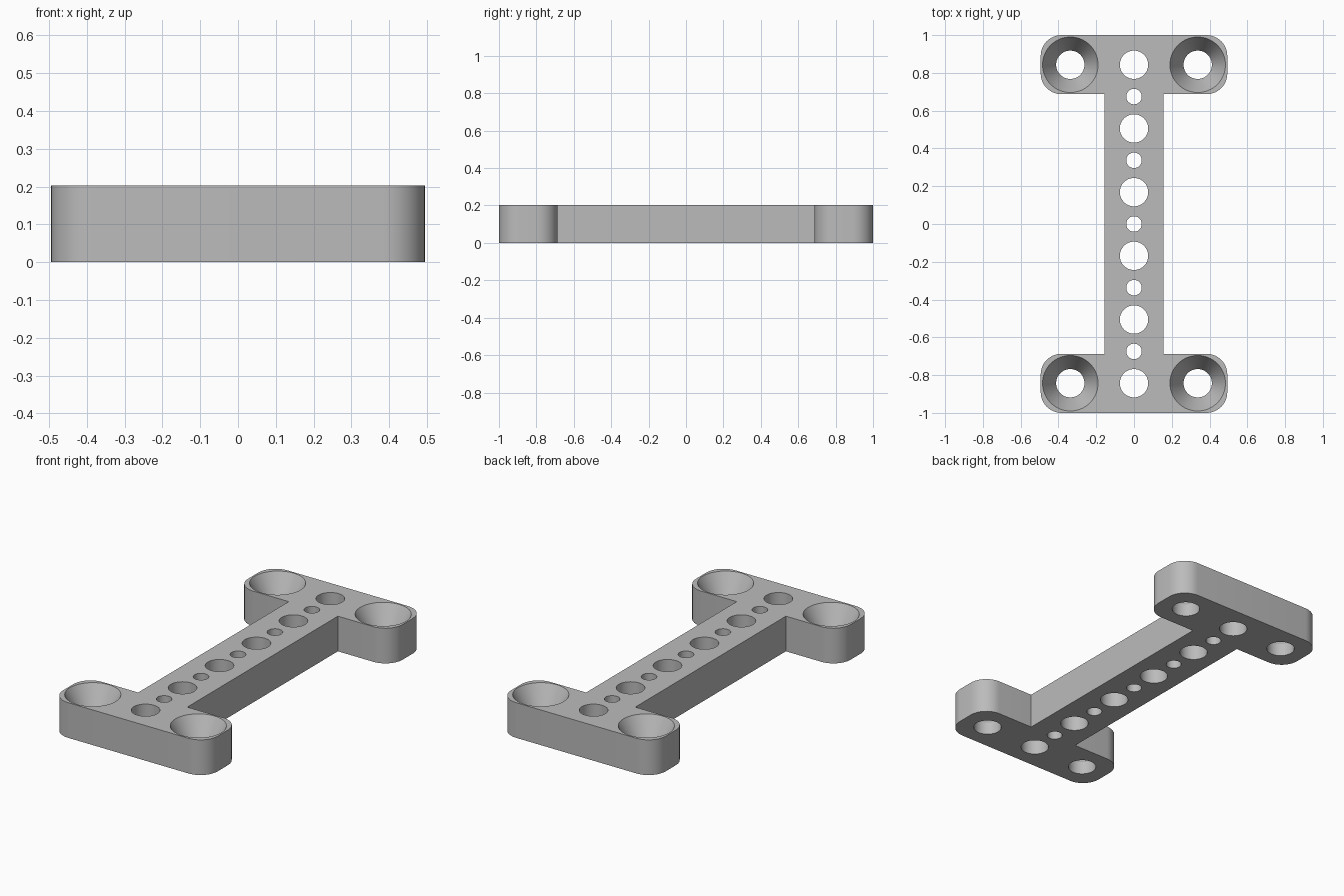
import bpy, bmesh, math
from mathutils import Matrix

HEIGHT, HALF_W, BAR_W, FOOT_Y = 0.203, 0.494, 0.157, 0.687
CORNER, PITCH = 0.11, 0.1686
HOLE, PIN, SINK, SINK_DEPTH = 0.075, 0.041, 0.147, 0.13

if "Cube" in bpy.data.objects:
    bpy.data.objects.remove(bpy.data.objects["Cube"])

grey = bpy.data.materials.new("plain grey")
grey.use_nodes = True
grey.diffuse_color = (0.5, 0.5, 0.5, 1)
grey.node_tree.nodes["Principled BSDF"].inputs["Base Color"].default_value = grey.diffuse_color


def make_object(name, bm):
    bmesh.ops.recalc_face_normals(bm, faces=bm.faces)
    mesh = bpy.data.meshes.new(name)
    bm.to_mesh(mesh)
    bm.free()
    mesh.materials.append(grey)
    obj = bpy.data.objects.new(name, mesh)
    bpy.context.collection.objects.link(obj)
    return obj


def add_cone(bm, x, y, low, high, z0, z1):
    bmesh.ops.create_cone(bm, cap_ends=True, segments=64, radius1=low, radius2=high,
                          depth=z1 - z0, matrix=Matrix.Translation((x, y, (z0 + z1) / 2)))


# I-shaped plate with rounded outer corners
quarter = [(BAR_W, FOOT_Y), (HALF_W, FOOT_Y), (HALF_W, 1)]
right = [(x, -y) for x, y in reversed(quarter)] + quarter
outline = right + [(-x, -y) for x, y in right]
bm = bmesh.new()
face = bm.faces.new([bm.verts.new((x, y, 0)) for x, y in outline])
top = bmesh.ops.extrude_face_region(bm, geom=[face])["geom"]
bmesh.ops.translate(bm, vec=(0, 0, HEIGHT), verts=[v for v in top if isinstance(v, bmesh.types.BMVert)])
corners = [e for e in bm.edges
           if all(abs(v.co.x) > HALF_W - 0.01 for v in e.verts)
           and abs(e.verts[0].co.z - e.verts[1].co.z) > 0.1]
bmesh.ops.bevel(bm, geom=corners, offset=CORNER, segments=12, profile=0.5, affect='EDGES')
plate = make_object("mounting_plate", bm)

# Row of alternating large and small holes, plus the four screw holes
holes = bmesh.new()
for i in range(-5, 6):
    r = HOLE if i % 2 else PIN
    add_cone(holes, 0, i * PITCH, r, r, -0.1, HEIGHT + 0.1)
for sx in (-1, 1):
    for sy in (-1, 1):
        add_cone(holes, sx * 2 * PITCH, sy * 5 * PITCH, HOLE, HOLE, -0.1, HEIGHT + 0.1)

# Countersinks, carried past the top face at the same slope
sinks = bmesh.new()
slope = (SINK - HOLE) / SINK_DEPTH
for sx in (-1, 1):
    for sy in (-1, 1):
        add_cone(sinks, sx * 2 * PITCH, sy * 5 * PITCH, HOLE, SINK + slope * 0.02,
                 HEIGHT - SINK_DEPTH, HEIGHT + 0.02)

cutters = [make_object("hole_cutter", holes), make_object("countersink_cutter", sinks)]
for cutter in cutters:
    mod = plate.modifiers.new(cutter.name, 'BOOLEAN')
    mod.object, mod.operation, mod.solver = cutter, 'DIFFERENCE', 'EXACT'

# Apply the cuts, then shade the curved walls smooth
bpy.ops.object.select_all(action='DESELECT')
plate.select_set(True)
bpy.context.view_layer.objects.active = plate
for cutter in cutters:
    bpy.ops.object.modifier_apply(modifier=cutter.name)
    bpy.data.objects.remove(cutter)
bpy.ops.object.shade_smooth_by_angle(angle=math.radians(25))
